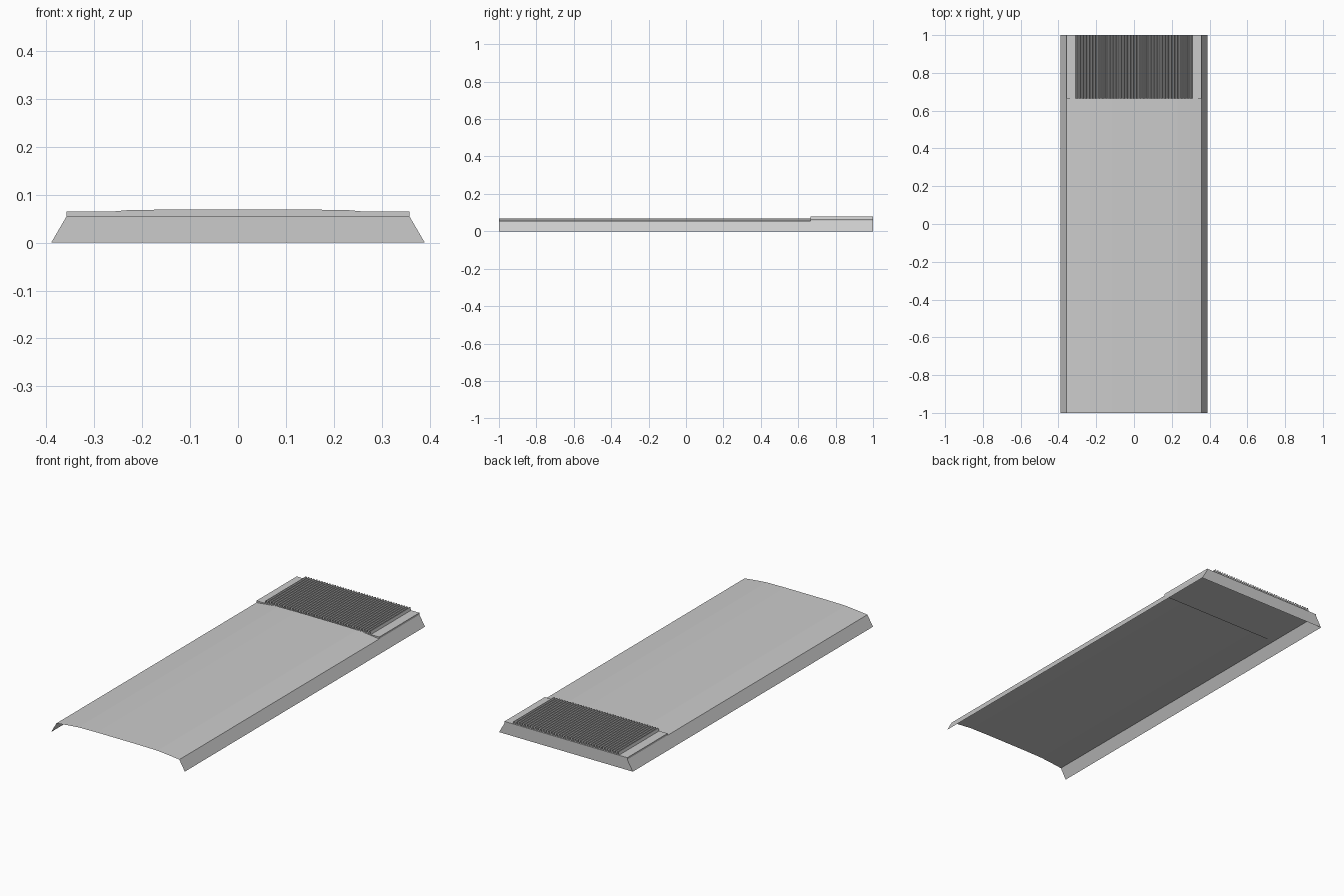
import bpy

if "Cube" in bpy.data.objects:
    bpy.data.objects.remove(bpy.data.objects["Cube"])


def make_object(name, verts, faces):
    mesh = bpy.data.meshes.new(name)
    mesh.from_pydata(verts, [], faces)
    mesh.update()
    obj = bpy.data.objects.new(name, mesh)
    bpy.context.collection.objects.link(obj)
    return obj


def sheet(name, profile, y0, y1, cap_end=False):
    """Open sheet: an (x, z) profile swept along y, optionally closed at y1."""
    n = len(profile)
    verts = [(x, y, z) for y in (y0, y1) for x, z in profile]
    faces = [(i, i + 1, n + i + 1, n + i) for i in range(n - 1)]
    if cap_end:
        faces.append(tuple(range(2 * n - 1, n - 1, -1)))
    return make_object(name, verts, faces)


STEP_Y = 0.665
EDGE_X, EDGE_Z = 0.358, 0.055
PLATE_Z = 0.065

# Crowned hood, closed where it meets the grille plate
half = [(EDGE_X, EDGE_Z), (0.30, 0.0615), (0.23, 0.068), (0.12, 0.0695)]
hood = [(-x, z) for x, z in half] + [(x, z) for x, z in reversed(half)]
sheet("curved_hood", hood, -1, STEP_Y, cap_end=True)

# Sloping side skirts
for side, label in ((-1, "left"), (1, "right")):
    skirt = [(side * 0.39, 0), (side * EDGE_X, EDGE_Z)]
    sheet(label + "_skirt", skirt if side < 0 else skirt[::-1], -1, 1)

# Rear end wall
make_object("rear_wall",
            [(0.39, 1, 0), (-0.39, 1, 0), (-EDGE_X, 1, EDGE_Z), (EDGE_X, 1, EDGE_Z)],
            [(0, 1, 2, 3)])

# Flat plate under the grille
bpy.ops.mesh.primitive_cube_add(size=1, location=(0, (STEP_Y + 1) / 2, (EDGE_Z + PLATE_Z) / 2))
plate = bpy.context.object
plate.name = "grille_plate"
plate.scale = (2 * EDGE_X, 1 - STEP_Y, PLATE_Z - EDGE_Z)

# Corrugated grille ribs, open at both ends
COUNT, WIDTH, TOP_Z = 40, 0.62, 0.08
pitch = WIDTH / COUNT
ribs = []
for i in range(COUNT):
    x = -WIDTH / 2 + i * pitch
    ribs += [(x + pitch * f, z) for f, z in
             ((0.05, PLATE_Z), (0.35, TOP_Z), (0.65, TOP_Z), (0.95, PLATE_Z))]
sheet("grille_ribs", ribs, STEP_Y, 1)
